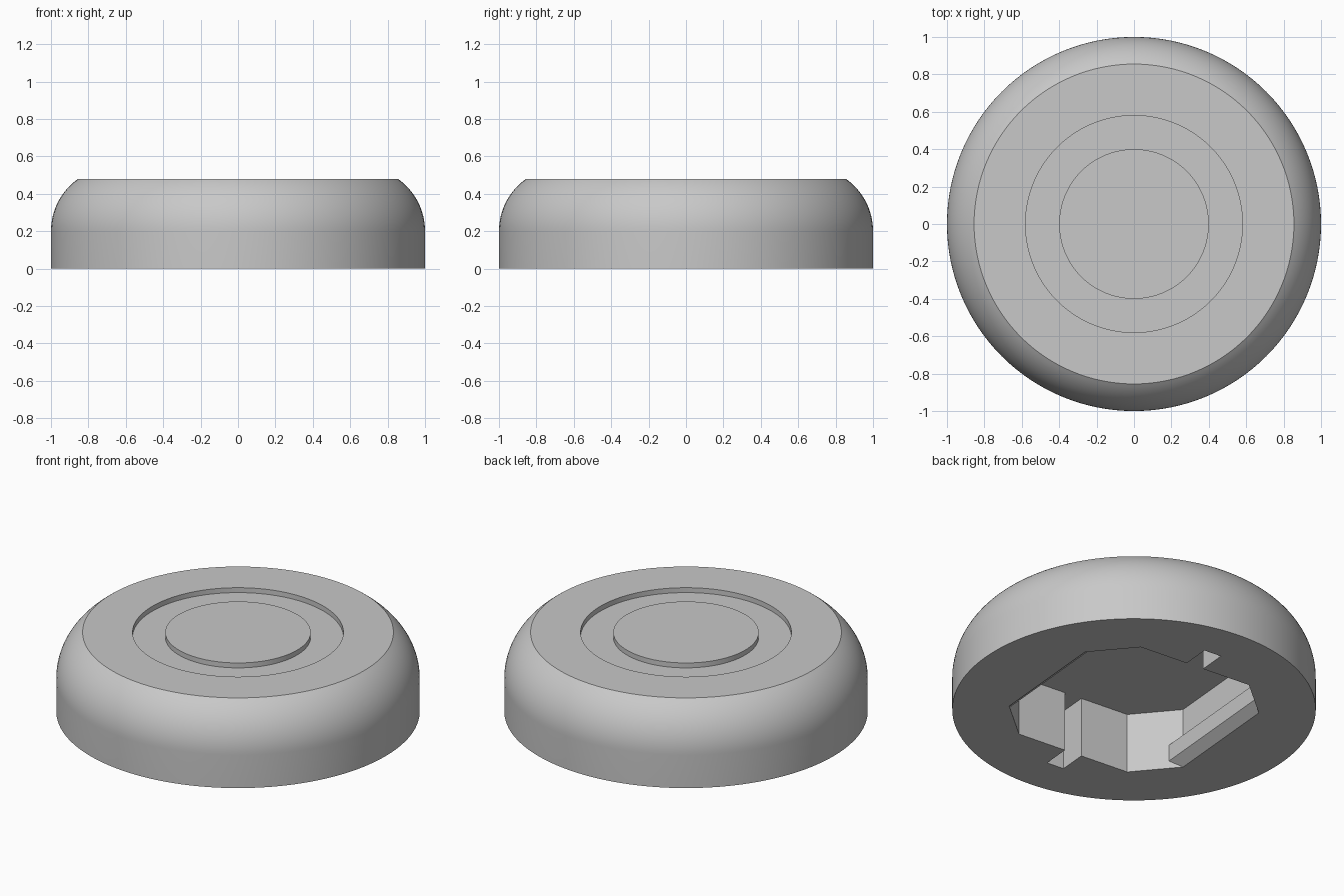
import bpy, bmesh
from math import sin, cos, asin, radians, tau
from mathutils import Matrix

cube = bpy.data.objects.get("Cube")
if cube:
    bpy.data.objects.remove(cube, do_unlink=True)

GREY = (0.58, 0.58, 0.58, 1)
grey = bpy.data.materials.new("light grey plastic")
grey.use_nodes = True
grey.diffuse_color = GREY
grey.node_tree.nodes["Principled BSDF"].inputs["Base Color"].default_value = GREY

TWIST = Matrix.Rotation(radians(-5), 4, 'Z')   # socket is turned slightly in the foot
HEIGHT, CEILING = 0.48, 0.365


def make(name, bm):
    bmesh.ops.recalc_face_normals(bm, faces=bm.faces)
    mesh = bpy.data.meshes.new(name)
    bm.to_mesh(mesh)
    bm.free()
    mesh.materials.append(grey)
    ob = bpy.data.objects.new(name, mesh)
    bpy.context.collection.objects.link(ob)
    return ob


def lathe(name, profile, steps=128):
    bm = bmesh.new()
    verts = [bm.verts.new((r, 0, z)) for r, z in profile]
    edges = [bm.edges.new(pair) for pair in zip(verts, verts[1:])]
    bmesh.ops.spin(bm, geom=verts + edges, cent=(0, 0, 0), axis=(0, 0, 1),
                   angle=tau, steps=steps, use_merge=True)
    bmesh.ops.remove_doubles(bm, verts=bm.verts, dist=1e-5)
    return make(name, bm)


def prism(name, points, offset, matrix):
    bm = bmesh.new()
    face = bm.faces.new([bm.verts.new(p) for p in points])
    out = bmesh.ops.extrude_face_region(bm, geom=[face])
    new = [v for v in out["geom"] if isinstance(v, bmesh.types.BMVert)]
    bmesh.ops.translate(bm, verts=new, vec=offset)
    bm.transform(matrix)
    return make(name, bm)


# Foot: straight wall, rounded shoulder, flat top with a ring groove
radius, shoulder = 0.343, 0.2
end = asin((HEIGHT - shoulder) / radius)
arc = [(1 - radius + radius * cos(end * i / 16), shoulder + radius * sin(end * i / 16))
       for i in range(17)]
groove = HEIGHT - 0.03
profile = [(0, 0), (1, 0)] + arc + [(0.58, HEIGHT), (0.58, groove),
                                    (0.4, groove), (0.4, HEIGHT), (0, HEIGHT)]
foot = lathe("foot_body", profile)

# Socket cut from below: square with clipped corners and two key slots
side, half, slot, reach = 0.584, 0.363, 0.055, 0.755
quarter = [(half, -side), (side, -half), (side, half), (half, side),
           (slot, side), (slot, reach)]
outline = quarter[1:] + [(-slot, reach), (-slot, side), (-half, side)]
outline += [(-side, half), (-side, -half), (-half, -side), (-slot, -side),
            (-slot, -reach), (slot, -reach), (slot, -side), quarter[0]]
cutter = prism("socket_cutter", [(x, y, -0.1) for x, y in outline],
               (0, 0, CEILING + 0.1), TWIST)
cutter.hide_render = True

cut = foot.modifiers.new("socket", 'BOOLEAN')
cut.operation, cut.solver, cut.object = 'DIFFERENCE', 'EXACT', cutter
bpy.context.view_layer.objects.active = foot
foot.select_set(True)
bpy.ops.object.modifier_apply(modifier=cut.name)
bpy.data.objects.remove(cutter, do_unlink=True)
bpy.ops.object.shade_smooth_by_angle(angle=radians(25))

# Snap ridges with a lead-in chamfer on two opposite socket walls
ridge = [(side, 0), (side - 0.056, 0.046), (side - 0.056, 0.147), (side + 0.02, 0.147)]
for name, turn in (("left_snap_ridge", 0), ("right_snap_ridge", 180)):
    spin = TWIST @ Matrix.Rotation(radians(turn), 4, 'Z')
    prism(name, [(x, -0.43, z) for x, z in ridge], (0, 0.86, 0), spin)
